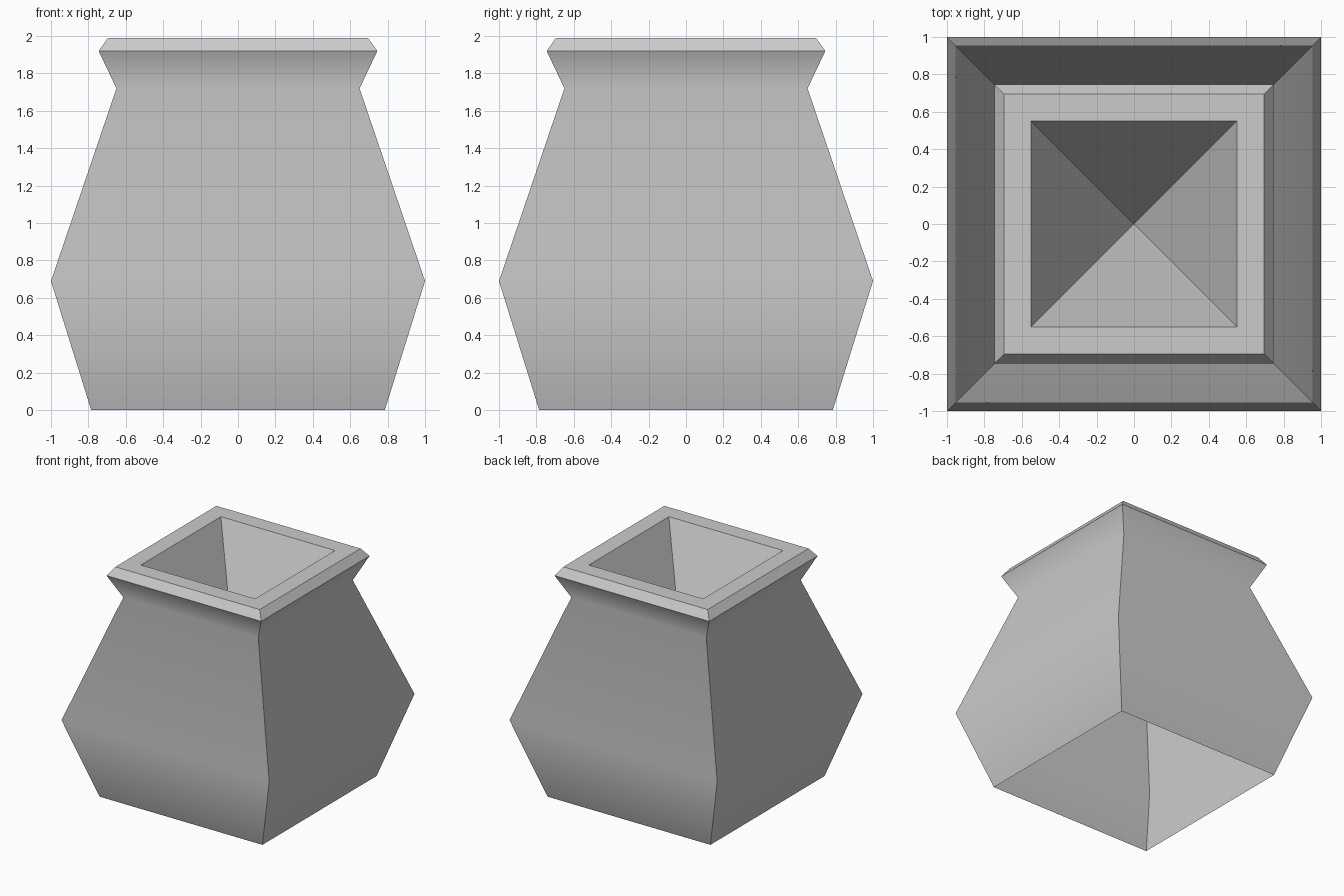
import bpy
import bmesh

cube = bpy.data.objects.get("Cube")
if cube:
    bpy.data.objects.remove(cube, do_unlink=True)

# Flat grey material
grey = bpy.data.materials.new("pale_grey")
grey.use_nodes = True
colour = (0.6, 0.6, 0.6, 1.0)
grey.diffuse_color = colour
grey.node_tree.nodes["Principled BSDF"].inputs["Base Color"].default_value = colour

# Half width and height of each square ring, from the open foot up to the inner lip
PROFILE = [(0.785, 0), (1, 0.69), (0.65, 1.72), (0.745, 1.92), (0.695, 1.99), (0.55, 1.99)]
HOLLOW_DEPTH = 1.26
CORNERS = [(-1, -1), (1, -1), (1, 1), (-1, 1)]

bm = bmesh.new()
rings = [[bm.verts.new((x * w, y * w, z)) for x, y in CORNERS] for w, z in PROFILE]

# Body, neck, bevelled rim and lip
for low, high in zip(rings, rings[1:]):
    for i in range(4):
        j = (i + 1) % 4
        bm.faces.new((low[i], low[j], high[j], high[i]))

# Hollow that narrows to a point
lip = rings[-1]
tip = bm.verts.new((0, 0, PROFILE[-1][1] - HOLLOW_DEPTH))
for i in range(4):
    bm.faces.new((lip[i], lip[(i + 1) % 4], tip))

mesh = bpy.data.meshes.new("square_pot")
bm.to_mesh(mesh)
bm.free()
mesh.materials.append(grey)
pot = bpy.data.objects.new("square_pot", mesh)
bpy.context.collection.objects.link(pot)

# Soft bends up the sides, crisp corners and rim
bpy.ops.object.select_all(action="DESELECT")
pot.select_set(True)
bpy.context.view_layer.objects.active = pot
bpy.ops.object.shade_smooth_by_angle(angle=0.85)
